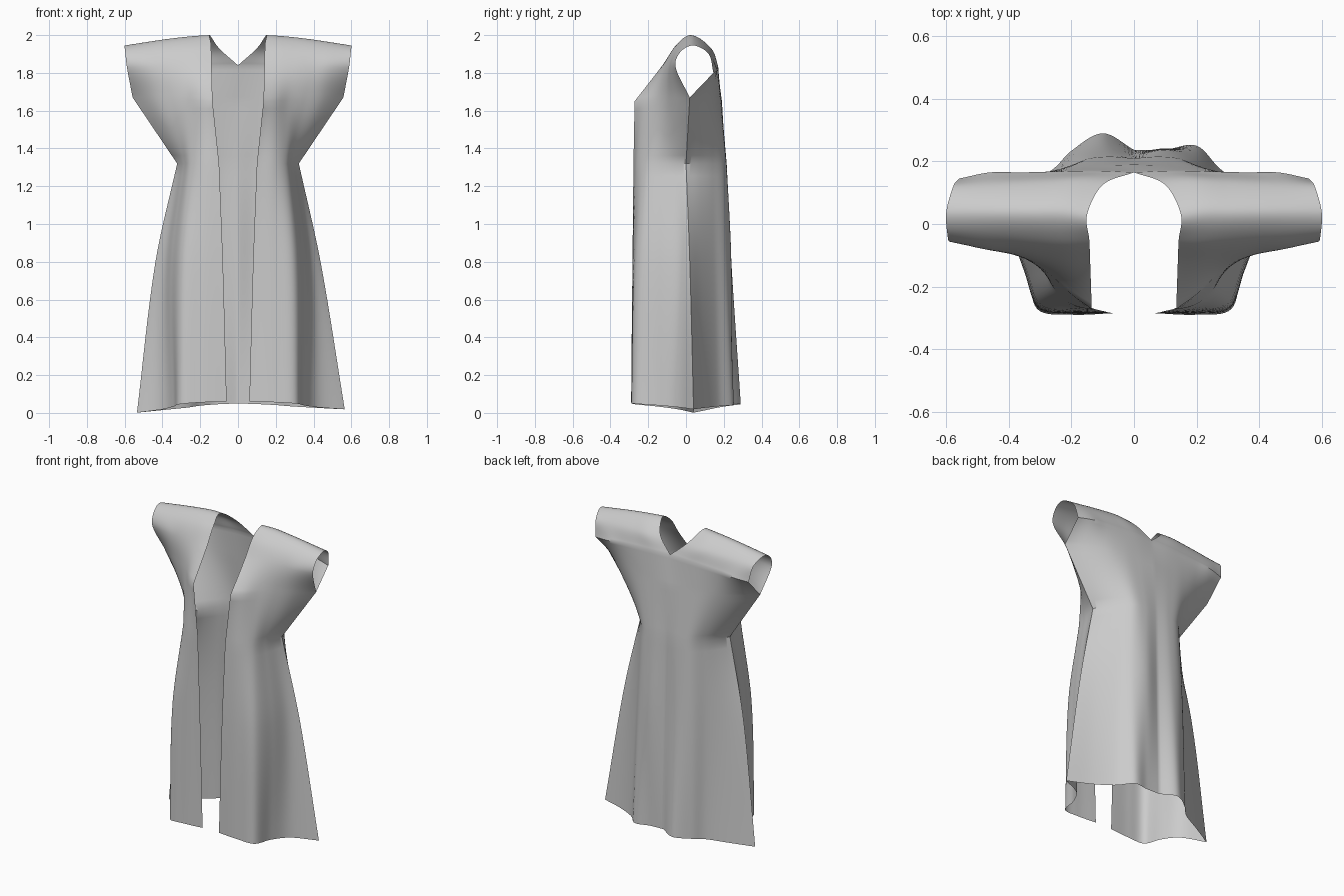
import bpy, bmesh
from mathutils import Vector

if "Cube" in bpy.data.objects:
    bpy.data.objects.remove(bpy.data.objects["Cube"])

# Each row runs from the inner edge to the outer edge of one half:
# (inner z, outer z, plan points), ordered front hem -> shoulder -> back hem
FRONT = [
    (.06, .01, [(.06, -.285), (.2, -.29), (.31, -.272), (.345, -.15), (.41, -.04), (.55, .04)]),    # hem
    (.8, .8, [(.08, -.283), (.2, -.28), (.30, -.255), (.35, -.14), (.385, -.04), (.437, .02)]),      # skirt
    (1.32, 1.32, [(.10, -.278), (.19, -.26), (.255, -.21), (.285, -.13), (.305, -.06), (.322, 0)]),  # armpit
    (1.65, 1.67, [(.135, -.272), (.2, -.225), (.27, -.16), (.35, -.11), (.45, -.06), (.558, .02)]),  # chest
    (1.84, 1.83, [(.14, -.125), (.21, -.12), (.3, -.105), (.39, -.09), (.48, -.08), (.588, -.055)]),
    (1.95, 1.91, [(.143, -.05), (.22, -.05), (.31, -.045), (.4, -.04), (.5, -.035), (.597, -.03)]),
]
SHOULDER = [(2.0, 1.945, [(.15, .03), (.23, .04), (.32, .04), (.41, .04), (.5, .04), (.6, .04)])]
BACK = [
    (1.93, 1.9, [(.1, .125), (.2, .135), (.3, .13), (.4, .125), (.5, .12), (.578, .12)]),
    (1.84, 1.8, [(0, .165), (.12, .17), (.24, .168), (.36, .165), (.46, .165), (.56, .145)]),        # neck
    (1.65, 1.67, [(0, .19), (.12, .185), (.23, .175), (.34, .15), (.45, .1), (.558, .02)]),          # chest
    (1.32, 1.32, [(0, .21), (.09, .215), (.17, .2), (.235, .14), (.285, .07), (.322, 0)]),           # armpit
    (.8, .8, [(0, .22), (.1, .24), (.19, .215), (.26, .15), (.35, .08), (.437, .02)]),
]
# The back hem ripples differently on each side
BACK_HEM = {
    1: (.05, .01, [(0, .237), (.1, .238), (.2, .25), (.28, .17), (.4, .1), (.55, .04)]),
    -1: (.05, .01, [(0, .237), (.1, .29), (.2, .235), (.27, .17), (.4, .11), (.55, .04)]),
}
ROW_T = [0, .8, 1.3, 1.68, 1.87, 2.0, 2.12, 2.24, 2.37, 2.56, 2.94, 3.44, 4.24]
CREASED = {2, 3, 8, 9, 10}
STEPS = 8


def spline(pts, ts, steps, breaks=()):
    """Hermite curve through pts, with corners at the break indices."""
    last = len(pts) - 1

    def tangent(k, a, b):
        if k in breaks or k in (0, last):
            return (pts[b] - pts[a]) / (ts[b] - ts[a])
        return (pts[k + 1] - pts[k - 1]) / (ts[k + 1] - ts[k - 1])

    out = []
    for i in range(last):
        h = ts[i + 1] - ts[i]
        m0, m1 = tangent(i, i, i + 1) * h, tangent(i + 1, i, i + 1) * h
        for s in range(steps):
            t = s / steps
            out.append(pts[i] * (2*t**3 - 3*t**2 + 1) + m0 * (t**3 - 2*t**2 + t)
                       + pts[i + 1] * (3*t**2 - 2*t**3) + m1 * (t**3 - t**2))
    return out + [pts[-1].copy()]


def row_points(row, side):
    zi, zo, plan = row
    n = len(plan) - 1
    pts = [Vector((side * x, y, zi + (zo - zi) * (k / n) ** 1.5)) for k, (x, y) in enumerate(plan)]
    return spline(pts, list(range(n + 1)), STEPS)


bm = bmesh.new()
for side in (1, -1):
    rows = [row_points(r, side) for r in FRONT + SHOULDER + BACK + [BACK_HEM[side]]]
    # the right side hem is slightly higher and wider than the left
    for r in (rows[0], rows[-1]):
        n = len(r) - 1
        for k, p in enumerate(r):
            p.x += .015 * (k / n) ** 3
            p.z += side * .009 * (k / n) ** 2
    # columns run from front hem over the shoulder to back hem
    cols = [[bm.verts.new(p) for p in spline(list(c), ROW_T, STEPS, CREASED)] for c in zip(*rows)]
    for a, b in zip(cols, cols[1:]):
        for j in range(len(a) - 1):
            quad = [a[j], b[j], b[j + 1], a[j + 1]]
            bm.faces.new(quad if side > 0 else quad[::-1])

# sew the side seams and the centre back
bmesh.ops.remove_doubles(bm, verts=bm.verts, dist=.0003)
mesh = bpy.data.meshes.new("robe")
bm.to_mesh(mesh)
bm.free()
robe = bpy.data.objects.new("robe", mesh)
bpy.context.collection.objects.link(robe)
bpy.context.view_layer.objects.active = robe
robe.select_set(True)
bpy.ops.object.shade_smooth_by_angle(angle=.7)
